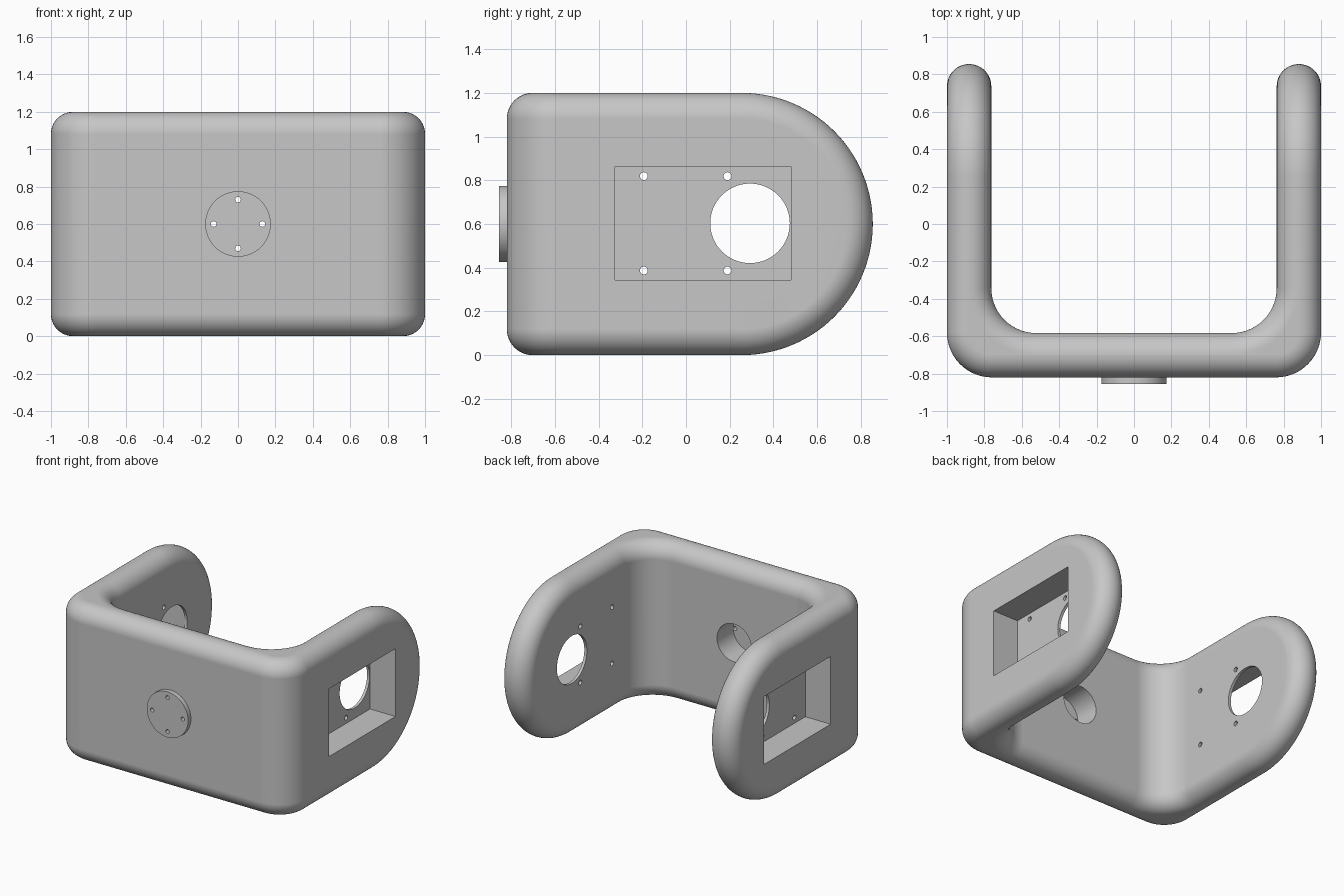
import bpy, bmesh
from math import sin, cos, pi
from mathutils import Vector, Matrix

if "Cube" in bpy.data.objects:
    bpy.data.objects.remove(bpy.data.objects["Cube"], do_unlink=True)

R = 0.6              # half height, also the radius of the arm ends
T = 0.237            # wall thickness
RIM = T / 2          # rim rounding
FRONT = -0.82        # front face of the wall
END_Y = 0.255        # centre of the arm end arcs
BEND = 0.24          # bend radius, inside and outside
END_STEPS, BEND_STEPS, RIM_STEPS = 28, 14, 12

grey = bpy.data.materials.new("light_grey")
grey.use_nodes = True
colour = (0.57, 0.57, 0.57, 1)
grey.diffuse_color = colour
grey.node_tree.nodes["Principled BSDF"].inputs["Base Color"].default_value = colour


def half_path(inset):
    """Stations (outer, inner, inward normal, half height) from arm tip to front."""
    stations = []
    r = R - inset
    for i in range(END_STEPS + 1):
        a = pi / 2 * (1 - i / END_STEPS)
        y = END_Y + r * sin(a)
        stations.append((Vector((1, y)), Vector((1 - T, y)), Vector((-1, 0)), r * cos(a)))
    c_out = Vector((1 - BEND, FRONT + BEND))
    c_in = Vector((1 - T - BEND, FRONT + T + BEND))
    for i in range(BEND_STEPS + 1):
        a = pi / 2 * i / BEND_STEPS
        d = Vector((cos(a), -sin(a)))
        stations.append((c_out + BEND * d, c_in + BEND * d, -d, r))
    return stations


def full_path(inset):
    half = half_path(inset)
    flip = lambda v: Vector((-v.x, v.y))
    return half + [(flip(o), flip(i), flip(n), h) for o, i, n, h in reversed(half)]


def new_object(name, bm):
    mesh = bpy.data.meshes.new(name)
    bm.to_mesh(mesh)
    bm.free()
    mesh.materials.append(grey)
    ob = bpy.data.objects.new(name, mesh)
    bpy.context.collection.objects.link(ob)
    return ob


def make_bracket():
    """U-shaped wall with a fully rounded rim."""
    bm = bmesh.new()
    angles = [pi / 2 * k / RIM_STEPS for k in range(RIM_STEPS + 1)]
    rings = [(a, True) for a in angles] + [(a, False) for a in reversed(angles)]
    top, bottom = [], []
    for a, outside in rings:
        depth = RIM * (1 - cos(a))
        t, b = [], []
        for o, i, n, h in full_path(RIM * (1 - sin(a))):
            p = o + n * depth if outside else i - n * depth
            t.append(bm.verts.new((p.x, p.y, R + h)))
            b.append(bm.verts.new((p.x, p.y, R - h)))
        top.append(t)
        bottom.append(b)

    def strip(u, v):
        for j in range(len(u) - 1):
            bm.faces.new((u[j], u[j + 1], v[j + 1], v[j]))

    for side in (top, bottom):
        for k in range(len(rings) - 1):
            strip(side[k], side[k + 1])
    for k in (0, -1):
        strip(top[k], bottom[k])
    bmesh.ops.remove_doubles(bm, verts=bm.verts, dist=0.00005)
    bmesh.ops.recalc_face_normals(bm, faces=bm.faces)
    return new_object("bracket", bm)


def rod(axis, centre, radius, length, sides=64):
    bm = bmesh.new()
    turn = Matrix.Rotation(pi / 2, 4, "Y" if axis == "x" else "X")
    bmesh.ops.create_cone(bm, cap_ends=True, segments=sides, radius1=radius, radius2=radius,
                          depth=length, matrix=Matrix.Translation(centre) @ turn)
    return new_object("tool", bm)


def block(low, high):
    bm = bmesh.new()
    low, high = Vector(low), Vector(high)
    size = Matrix.Diagonal((*(high - low), 1))
    bmesh.ops.create_cube(bm, size=1, matrix=Matrix.Translation((low + high) / 2) @ size)
    return new_object("tool", bm)


def combine(body, tool, operation="DIFFERENCE"):
    tool.hide_render = True
    mod = body.modifiers.new("shape", "BOOLEAN")
    mod.operation, mod.solver, mod.object = operation, "EXACT", tool
    bpy.context.view_layer.objects.active = body
    bpy.ops.object.modifier_apply(modifier=mod.name)
    bpy.data.objects.remove(tool, do_unlink=True)


bpy.ops.object.select_all(action="DESELECT")
bracket = make_bracket()

# Front mounting boss with a blind recess behind it and four bolt holes
combine(bracket, rod("y", (0, -0.825, R), 0.175, 0.06), "UNION")
combine(bracket, rod("y", (0, -0.64, R), 0.145, 0.28), "DIFFERENCE")
for dx, dz in ((1, 0), (-1, 0), (0, 1), (0, -1)):
    combine(bracket, rod("y", (0.13 * dx, -0.75, R + 0.13 * dz), 0.015, 0.6, 24))

# Rectangular pocket in the outer face of each arm
for s in (-1, 1):
    x0, x1 = sorted((s * 0.785, s * 1.1))
    combine(bracket, block((x0, -0.325, 0.343), (x1, 0.48, 0.863)))

# Shaft hole and bolt holes through both arms
combine(bracket, rod("x", (0, 0.293, 0.603), 0.182, 3))
for y in (-0.193, 0.19):
    for z in (0.387, 0.819):
        combine(bracket, rod("x", (0, y, z), 0.018, 3, 24))

# Smooth shading that keeps the flat faces flat
bracket.select_set(True)
bpy.context.view_layer.objects.active = bracket
bpy.ops.object.shade_smooth_by_angle(angle=pi / 6)
weighted = bracket.modifiers.new("even_normals", "WEIGHTED_NORMAL")
weighted.keep_sharp = True
